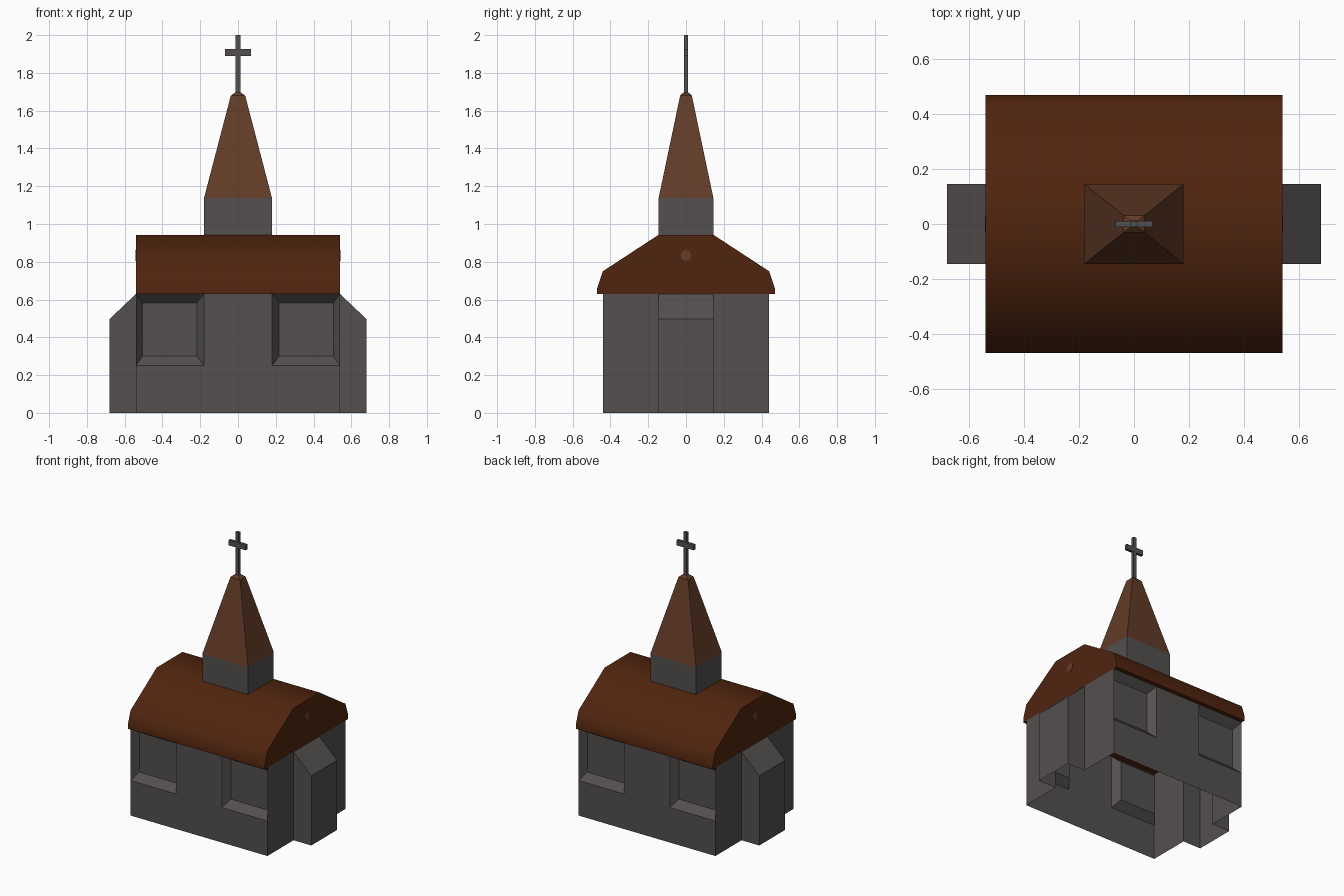
import bpy, bmesh, math
from mathutils import Vector

if "Cube" in bpy.data.objects:
    bpy.data.objects.remove(bpy.data.objects["Cube"])


def material(name, rgb):
    m = bpy.data.materials.new(name)
    m.diffuse_color = (*rgb, 1)
    m.use_nodes = True
    m.node_tree.nodes["Principled BSDF"].inputs["Base Color"].default_value = m.diffuse_color
    return m


STONE = material("stone grey", (0.088, 0.080, 0.078))
ROOF = material("roof brown", (0.080, 0.018, 0.0045))
SPIRE = material("spire brown", (0.125, 0.045, 0.021))


def finish(name, bm, mat):
    me = bpy.data.meshes.new(name)
    bm.to_mesh(me)
    bm.free()
    me.materials.append(mat)
    ob = bpy.data.objects.new(name, me)
    bpy.context.collection.objects.link(ob)
    return ob


def loft(name, rings, mat):
    """Closed solid through rectangles given as (half x, half y, z)."""
    bm = bmesh.new()
    loops = [[bm.verts.new((sx * hx, sy * hy, z))
              for sx, sy in ((-1, -1), (1, -1), (1, 1), (-1, 1))]
             for hx, hy, z in rings]
    bm.faces.new(loops[0][::-1])
    bm.faces.new(loops[-1])
    for a, b in zip(loops, loops[1:]):
        for i in range(4):
            j = (i + 1) % 4
            bm.faces.new((a[i], a[j], b[j], b[i]))
    return finish(name, bm, mat)


# walls: one quarter (front right), mirrored in x and y, open underneath
X, Y, H = 0.54, 0.44, 0.63
bx, by = 0.68, 0.145            # porch reach and half width
wx, wz, depth = 0.18, 0.25, 0.05  # window edge, sill and recess
polys = [
    [(0, -Y, 0), (wx, -Y, 0), (wx, -Y, wz), (0, -Y, wz)],
    [(wx, -Y, 0), (X, -Y, 0), (X, -Y, wz), (wx, -Y, wz)],
    [(0, -Y, wz), (wx, -Y, wz), (wx, -Y, H), (0, -Y, H)],
    [(X, -Y, 0), (X, -by, 0), (X, -by, H), (X, -Y, H), (X, -Y, wz)],
    # porch block with sloping top
    [(X, -by, 0), (bx, -by, 0), (bx, -by, 0.497), (X, -by, H)],
    [(bx, -by, 0), (bx, 0, 0), (bx, 0, 0.497), (bx, -by, 0.497)],
    [(bx, -by, 0.497), (bx, 0, 0.497), (X, 0, H), (X, -by, H)],
]
# recessed window with splayed sides
outer = [(wx, -Y, wz), (X, -Y, wz), (X, -Y, H), (wx, -Y, H)]
yi = -Y + depth
inner = [(0.217, yi, 0.30), (0.505, yi, 0.30), (0.505, yi, 0.583), (0.217, yi, 0.583)]
polys.append(inner)
for i in range(4):
    j = (i + 1) % 4
    polys.append([outer[i], outer[j], inner[j], inner[i]])
bm = bmesh.new()
for p in polys:
    f = bm.faces.new([bm.verts.new(c) for c in p])
    f.normal_update()
    if f.normal.x - 3 * f.normal.y < 0:
        f.normal_flip()
bmesh.ops.remove_doubles(bm, verts=bm.verts, dist=1e-4)
walls = finish("walls", bm, STONE)
mod = walls.modifiers.new("mirror", 'MIRROR')
mod.use_axis = (True, True, False)

# roof: profile extruded along x
half = [(0.47, 0.63), (0.47, 0.66), (0.44, 0.75), (0.145, 0.943)]
profile = half + [(-y, z) for y, z in reversed(half)]
bm = bmesh.new()
face = bm.faces.new([bm.verts.new((-X, y, z)) for y, z in profile])
ext = bmesh.ops.extrude_face_region(bm, geom=[face])
bmesh.ops.translate(bm, vec=(2 * X, 0, 0),
                    verts=[v for v in ext["geom"] if isinstance(v, bmesh.types.BMVert)])
bmesh.ops.recalc_face_normals(bm, faces=bm.faces)
roof = finish("roof", bm, ROOF)
bpy.context.view_layer.objects.active = roof
roof.select_set(True)
bpy.ops.object.shade_smooth_by_angle(angle=math.radians(50))
roof.select_set(False)

# small round boss on each gable
for side, label in ((1, "right"), (-1, "left")):
    bm = bmesh.new()
    bmesh.ops.create_cone(bm, cap_ends=True, segments=8, radius1=0.03, radius2=0.03, depth=0.006)
    boss = finish(label + "_gable_boss", bm, SPIRE)
    boss.rotation_euler = (0, math.pi / 2, 0)
    boss.location = Vector((side * X, 0, 0.833))

# tower, spire and cross
loft("tower", [(0.18, 0.145, 0.93), (0.18, 0.145, 1.137)], STONE)
loft("spire", [(0.18, 0.145, 1.137), (0.038, 0.031, 1.68), (0.013, 0.012, 1.697)], SPIRE)
loft("cross_post", [(0.013, 0.011, 1.68), (0.013, 0.011, 2.0)], STONE)
loft("cross_arm", [(0.068, 0.0105, 1.89), (0.068, 0.0105, 1.927)], STONE)
